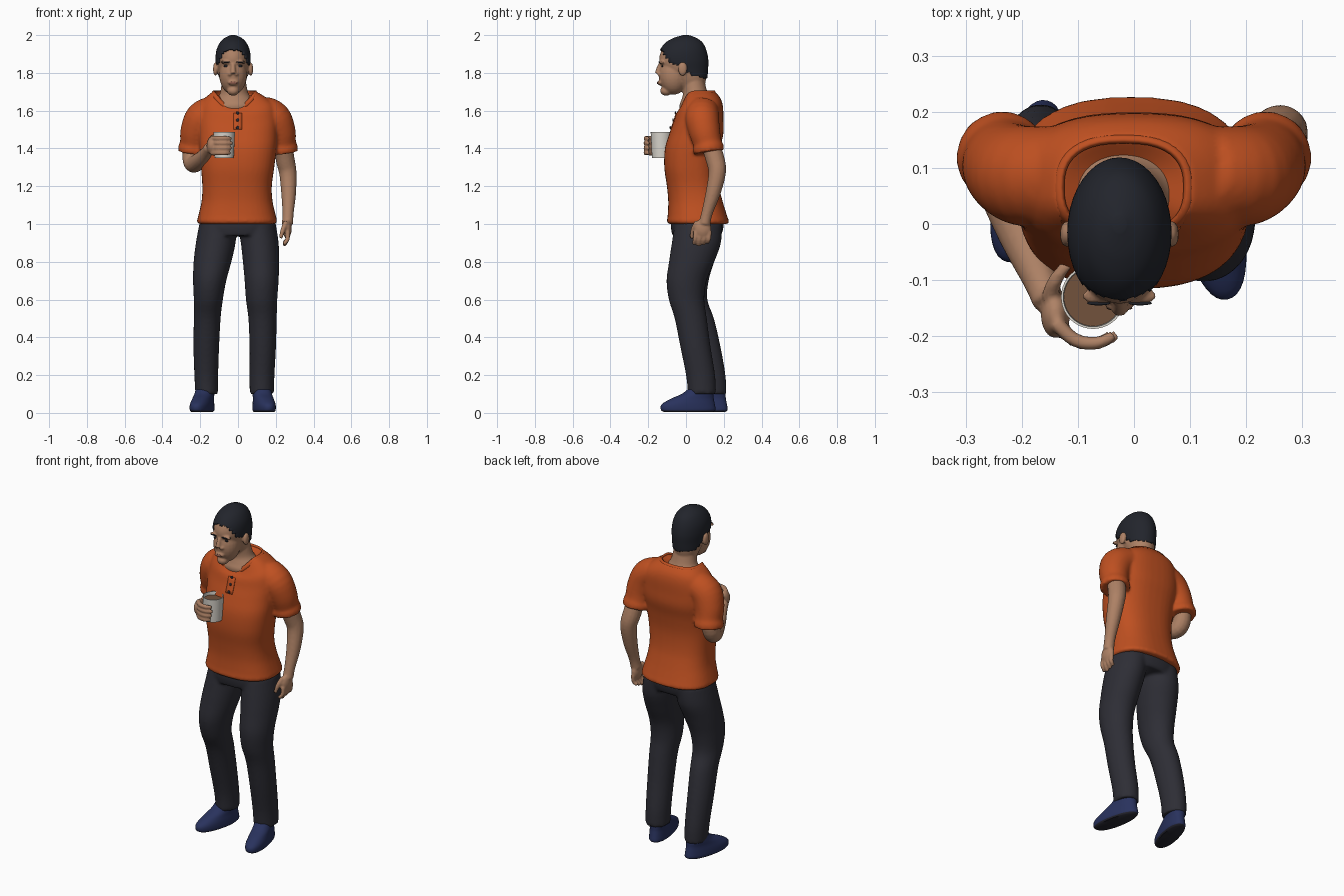
import bpy, bmesh, math, random
from mathutils import Matrix, Vector
from mathutils.bvhtree import BVHTree

random.seed(4)
if "Cube" in bpy.data.objects:
    bpy.data.objects.remove(bpy.data.objects["Cube"], do_unlink=True)


def material(name, rgb):
    mat = bpy.data.materials.new(name)
    mat.use_nodes = True
    mat.diffuse_color = (*rgb, 1)
    for node in mat.node_tree.nodes:
        if node.type == 'BSDF_PRINCIPLED':
            node.inputs["Base Color"].default_value = (*rgb, 1)
    return mat


ORANGE = material("orange cotton", (0.52, 0.08, 0.015))
DENIM = material("dark trousers", (0.027, 0.027, 0.036))
HAIR = material("black hair", (0.016, 0.018, 0.025))
SKIN = material("skin", (0.42, 0.22, 0.13))
NAVY = material("navy shoe", (0.022, 0.032, 0.11))
SOLE = material("dark sole", (0.02, 0.02, 0.03))
WHITE = material("white cup", (0.7, 0.67, 0.61))
COFFEE = material("coffee", (0.17, 0.085, 0.045))
LIP = material("lip", (0.27, 0.11, 0.075))


def spline(rows, k):
    """Catmull-Rom interpolation of equally long rows."""
    out = []
    for i in range(len(rows) - 1):
        a, b, c, d = (rows[min(max(j, 0), len(rows) - 1)] for j in range(i - 1, i + 3))
        for s in range(k):
            t = s / k
            out.append([q + t / 2 * (r - p + t * (2 * p - 5 * q + 4 * r - w + t * (3 * (q - r) + w - p)))
                        for p, q, r, w in zip(a, b, c, d)])
    return out + [list(rows[-1])]


def skin_rings(bm, rings, sink=0.0):
    """Bridge closed rings of points and close both ends with fans."""
    loops = [[bm.verts.new(p) for p in ring] for ring in rings]
    n = len(loops[0])
    for a, b in zip(loops, loops[1:]):
        for i in range(n):
            bm.faces.new((a[i], a[(i + 1) % n], b[(i + 1) % n], b[i]))
    for loop, dz in ((loops[0], 0), (loops[-1], sink)):
        mid = sum((v.co for v in loop), Vector()) / n
        hub = bm.verts.new(mid - Vector((0, 0, dz)))
        for i in range(n):
            bm.faces.new((loop[i], loop[(i + 1) % n], hub))


def ring(row, p=2, n=40):
    """Horizontal superellipse; the last value lowers its front."""
    cx, cy, z, rx, ry, drop = (list(row) + [0])[:6]
    pts = []
    for i in range(n):
        c, s = math.cos(math.tau * i / n), math.sin(math.tau * i / n)
        pts.append(Vector((cx + rx * math.copysign(abs(c) ** (2 / p), c),
                           cy + ry * math.copysign(abs(s) ** (2 / p), s),
                           z - drop * max(0, -s) ** 3)))
    return pts


def loft(bm, rows, p=2, k=4, sink=0.0):
    skin_rings(bm, [ring(r, p) for r in spline(rows, k)], sink)


def tube(bm, rows, n=16, k=4):
    """Round limb along a path of x, y, z, radius."""
    path = spline(rows, k)
    pts = [Vector(r[:3]) for r in path]
    rings, last, u = [], None, None
    for i, row in enumerate(path):
        t = (pts[min(i + 1, len(pts) - 1)] - pts[max(i - 1, 0)]).normalized()
        u = t.orthogonal().normalized() if last is None else last.rotation_difference(t) @ u
        v, last = t.cross(u), t
        rings.append([pts[i] + row[3] * (u * math.cos(math.tau * j / n) + v * math.sin(math.tau * j / n))
                      for j in range(n)])
    skin_rings(bm, rings)


def ball(bm, at, radii):
    bmesh.ops.create_uvsphere(bm, u_segments=24, v_segments=16, radius=1,
                              matrix=Matrix.Translation(at) @ Matrix.Diagonal((*radii, 1)))


def finish(name, bm, *mats, voxel=0, smooth=3):
    """Turn a bmesh into an object; a voxel size melts its pieces together."""
    bmesh.ops.recalc_face_normals(bm, faces=bm.faces)
    mesh = bpy.data.meshes.new(name)
    bm.to_mesh(mesh)
    bm.free()
    obj = bpy.data.objects.new(name, mesh)
    bpy.context.collection.objects.link(obj)
    for mat in mats:
        mesh.materials.append(mat)
    if voxel:
        remesh = obj.modifiers.new("blend", 'REMESH')
        remesh.mode, remesh.voxel_size, remesh.use_smooth_shade = 'VOXEL', voxel, True
        relax = obj.modifiers.new("relax", 'SMOOTH')
        relax.factor, relax.iterations = 0.5, smooth
    else:
        bpy.ops.object.select_all(action='DESELECT')
        obj.select_set(True)
        bpy.context.view_layer.objects.active = obj
        bpy.ops.object.shade_smooth_by_angle(angle=math.radians(45))
    return obj


def surface(obj):
    """Return a function giving the front-most point of obj at x, z."""
    bpy.context.view_layer.update()
    tree = BVHTree.FromObject(obj, bpy.context.evaluated_depsgraph_get())
    return lambda x, z: tree.ray_cast(Vector((x, -1, z)), Vector((0, 1, 0)))[0] or Vector((x, -0.1, z))


# Shirt: body with hem and dipped neckline, plus two cuffed sleeves
body = [(-.005, .065, 1.0, .205, .158, 0), (-.005, .063, 1.015, .212, .164, 0), (-.005, .06, 1.045, .205, .157, 0),
        (-.005, .05, 1.12, .188, .144, 0), (-.005, .037, 1.2, .184, .138, 0), (-.002, .027, 1.3, .194, .142, 0),
        (0, .035, 1.4, .204, .146, 0), (0, .055, 1.48, .21, .143, 0), (0, .066, 1.55, .212, .132, .01),
        (0, .072, 1.62, .2, .124, .035), (-.01, .073, 1.665, .165, .11, .06), (-.018, .065, 1.7, .118, .09, .08)]
sleeve = [(.13, .09, 1.595, .085), (.19, .085, 1.56, .09), (.222, .098, 1.49, .083), (.231, .113, 1.43, .076),
          (.234, .118, 1.405, .082), (.236, .122, 1.38, .08)]
bm = bmesh.new()
loft(bm, body, p=2.5, sink=.05)
for side in (1, -1):
    tube(bm, [(side * x, y, z, r) for x, y, z, r in sleeve], n=28)
shirt = finish("shirt", bm, ORANGE, voxel=.009)

# Collar band following the neckline
bm = bmesh.new()
neckline = ring(body[-1], 2.5)
outer, inner = ([Vector((-.018, .065, 0)) + Matrix.Diagonal((s, s, 1)) @ (p - Vector((-.018, .065, -dz)))
                 for p in neckline] for s, dz in ((1.1, -.016), (.97, .006)))
loops = [[bm.verts.new(p) for p in pts] for pts in (outer, inner)]
for i in range(len(neckline)):
    j = (i + 1) % len(neckline)
    bm.faces.new((loops[0][i], loops[0][j], loops[1][j], loops[1][i]))
collar = finish("collar", bm, ORANGE)
collar.modifiers.new("thickness", 'SOLIDIFY').thickness = .01

# Placket strip and buttons on the chest
front = surface(shirt)
bm = bmesh.new()
grid = [[bm.verts.new(front(x, 1.5 + .0175 * i) - Vector((0, .003, 0))) for x in (-.025, -.01, .005, .02)]
        for i in range(6)]
for low, high in zip(grid, grid[1:]):
    for i in range(3):
        bm.faces.new((low[i], low[i + 1], high[i + 1], high[i]))
placket = finish("placket", bm, ORANGE)
placket.modifiers.new("thickness", 'SOLIDIFY').thickness = .004
bm = bmesh.new()
for z in (1.51, 1.55, 1.588):
    ball(bm, front(-.002, z) - Vector((0, .006, 0)), (.008, .004, .008))
finish("buttons", bm, SOLE)

# Trousers: pelvis and two legs, the right one set further back
bm = bmesh.new()
loft(bm, [(0, .06, 1.08, .17, .12), (-.005, .06, 1.0, .198, .14), (-.005, .057, .94, .19, .13)], p=2.3)
legs = {
    "right": [(-.105, .065, 1.0, .1, .125), (-.118, .055, .9, .105, .13), (-.135, .03, .8, .1, .12),
              (-.15, .01, .7, .088, .11), (-.157, .018, .6, .077, .095), (-.163, .06, .5, .071, .088),
              (-.168, .1, .35, .068, .083), (-.168, .132, .2, .063, .077), (-.166, .14, .1, .06, .074)],
    "left": [(.1, .065, 1.0, .1, .125), (.115, .055, .9, .1, .13), (.122, .03, .8, .096, .12),
             (.125, .003, .7, .09, .106), (.125, .003, .6, .083, .094), (.13, .025, .5, .075, .085),
             (.131, .05, .35, .07, .08), (.127, .077, .2, .066, .077), (.126, .085, .1, .064, .074)]}
for rows in legs.values():
    loft(bm, rows)
finish("trousers", bm, DENIM, voxel=.01)

# Shoes, splayed outwards, with dark undersides
shoe = [(0, 0, .004, .046, .13), (0, 0, .016, .054, .147), (0, 0, .045, .054, .143), (0, .022, .075, .05, .115),
        (0, .05, .1, .049, .085), (0, .062, .125, .047, .065)]
for name, x, y, yaw in (("right_shoe", -.19, .077, -14), ("left_shoe", .138, .012, 11)):
    bm = bmesh.new()
    loft(bm, shoe, p=2.2)
    bm.transform(Matrix.Translation((x, y, 0)) @ Matrix.Rotation(math.radians(yaw), 4, 'Z'))
    for f in bm.faces:
        f.material_index = int(f.calc_center_median().z < .012)
    finish(name, bm, NAVY, SOLE)

# Left arm hanging, with relaxed hand
bm = bmesh.new()
tube(bm, [(.232, .12, 1.45, .05), (.25, .155, 1.34, .05), (.264, .165, 1.27, .046), (.268, .142, 1.16, .039),
          (.265, .112, 1.06, .03), (.262, .098, 1.0, .03)])
ball(bm, (.26, .088, .975), (.024, .046, .052))
for i in range(4):
    y, tip = .052 + .024 * i, .885 + .008 * abs(i - 1)
    tube(bm, [(.262, y, .96, .013), (.262, y - .004, .92, .012), (.242, y - .01, tip, .01)], n=10)
tube(bm, [(.255, .06, 1.01, .015), (.238, .038, .97, .013), (.226, .03, .925, .01)], n=10)
finish("left_arm", bm, SKIN, voxel=.006, smooth=2)

# Right arm bent forward, fingers around the cup
bm = bmesh.new()
tube(bm, [(-.235, .12, 1.45, .05), (-.245, .11, 1.36, .05), (-.235, .07, 1.318, .047), (-.2, -.02, 1.34, .041),
          (-.167, -.1, 1.38, .031), (-.152, -.14, 1.405, .028)])
ball(bm, (-.14, -.162, 1.415), (.026, .042, .046))
for i in range(4):
    z = 1.376 + .026 * i
    tube(bm, [(-.14, -.175, z, .014), (-.105, -.207, z, .013), (-.065, -.212, z, .012),
              (-.03 - .006 * abs(i - 2), -.198, z, .009)], n=10)
tube(bm, [(-.15, -.13, 1.43, .016), (-.14, -.1, 1.455, .013), (-.118, -.07, 1.465, .01)], n=10)
finish("right_arm", bm, SKIN, voxel=.006, smooth=2)

# Cup with its drink
for name, mat, rows in (("cup", WHITE, ((1.35, .05), (1.487, .057), (1.487, .053), (1.37, .046))),
                        ("drink", COFFEE, ((1.46, .053), (1.468, .053)))):
    bm = bmesh.new()
    loft(bm, [(-.073, -.13, z, r, r) for z, r in rows], k=1)
    finish(name, bm, mat)

# Head: skull, jaw, nose, brow, lips, ears, neck and upper chest
skull = [(-.026, .035, 1.72, .06, .065), (-.026, .02, 1.77, .077, .092), (-.026, -.005, 1.82, .087, .122),
         (-.026, -.015, 1.87, .093, .133), (-.026, -.015, 1.92, .088, .123), (-.026, -.01, 1.96, .07, .098),
         (-.026, -.005, 1.985, .045, .06), (-.026, 0, 2.0, .012, .015)]
bm = bmesh.new()
loft(bm, [(x, y, z - .006, rx - .006, ry - .006) for x, y, z, rx, ry in skull])
ball(bm, (-.026, -.065, 1.79), (.073, .079, .105))
ball(bm, (-.026, -.105, 1.705), (.032, .032, .026))
tube(bm, [(-.026, -.138, 1.845, .01), (-.026, -.147, 1.815, .013), (-.026, -.15, 1.797, .016)])
for side in (1, -1):
    ball(bm, (-.026 + side * .017, -.14, 1.793), (.011, .013, .009))
    ball(bm, (-.026 + side * .036, -.128, 1.856), (.032, .015, .009))
    ball(bm, (-.026 + side * .094, -.018, 1.82), (.012, .024, .036))
ball(bm, (-.026, -.138, 1.748), (.028, .013, .014))
loft(bm, [(-.018, .055, 1.56, .12, .07), (-.018, .055, 1.62, .118, .09), (-.018, .055, 1.655, .1, .08),
          (-.02, .05, 1.69, .076, .066), (-.022, .04, 1.74, .066, .062), (-.024, .03, 1.8, .06, .06)])
head = finish("head", bm, SKIN, voxel=.006, smooth=2)

# Eyes, brows and mouth as thin patches on the face
face = surface(head)
for name, mat, x, z, size in (("eye", HAIR, .035, 1.836, (.015, .004, .006)),
                              ("brow", HAIR, .037, 1.857, (.021, .004, .004)),
                              ("mouth", LIP, 0, 1.747, (.023, .004, .007))):
    bm = bmesh.new()
    for side in (1, -1) if x else (1,):
        ball(bm, face(-.026 + side * x, z), size)
    finish(name, bm, mat)

# Hair: skull cap trimmed along a ragged hairline
hairline = ((-.2, 1.93), (-.125, 1.922), (-.09, 1.855), (-.035, 1.838), (.0, 1.82), (.03, 1.785), (.2, 1.755))


def hair_edge(y):
    for (y0, z0), (y1, z1) in zip(hairline, hairline[1:]):
        if y <= y1:
            return z0 + (z1 - z0) * (y - y0) / (y1 - y0)
    return hairline[-1][1]


bm = bmesh.new()
loft(bm, skull, k=8)
for f in list(bm.faces):
    c = f.calc_center_median()
    if c.z < hair_edge(c.y) + random.uniform(-.004, .004):
        bm.faces.remove(f)
bmesh.ops.delete(bm, geom=[v for v in bm.verts if not v.link_faces], context='VERTS')
hair = finish("hair", bm, HAIR)
hair.modifiers.new("thickness", 'SOLIDIFY').thickness = .01
